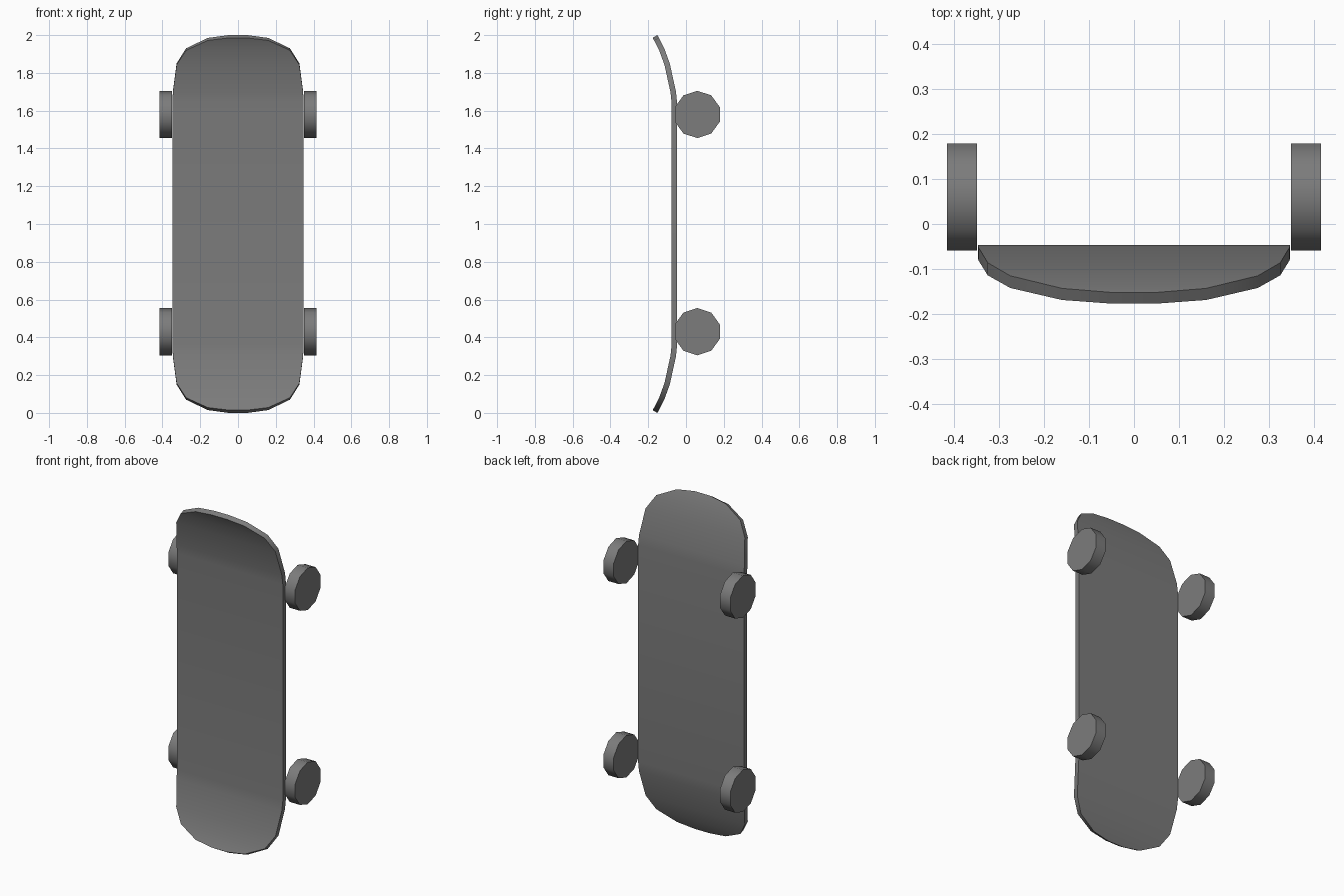
import bpy, bmesh, math
from mathutils import Matrix

if "Cube" in bpy.data.objects:
    bpy.data.objects.remove(bpy.data.objects["Cube"])

ANGLE = math.radians(40)
dark = bpy.data.materials.new("dark_grey")
dark.diffuse_color = (0.2, 0.2, 0.2, 1)
dark.use_nodes = True
dark.node_tree.nodes["Principled BSDF"].inputs["Base Color"].default_value = dark.diffuse_color


def make_object(name, bm):
    mesh = bpy.data.meshes.new(name)
    bm.to_mesh(mesh)
    bm.free()
    mesh.materials.append(dark)
    obj = bpy.data.objects.new(name, mesh)
    bpy.context.collection.objects.link(obj)
    bpy.ops.object.select_all(action='DESELECT')
    obj.select_set(True)
    bpy.context.view_layer.objects.active = obj
    return obj


# Deck: upper-half profile (height above middle, half width, y of wheel side)
half = [(0.64, 0.347, -0.047), (0.70, 0.345, -0.053), (0.85, 0.325, -0.086),
        (0.93, 0.275, -0.115), (0.985, 0.16, -0.143), (1.0, 0.05, -0.152)]
rows = [(-h, w, y) for h, w, y in reversed(half)] + half

bm = bmesh.new()
pairs = [(bm.verts.new((-w, y, 1 + h)), bm.verts.new((w, y, 1 + h))) for h, w, y in rows]
for (l0, r0), (l1, r1) in zip(pairs, pairs[1:]):
    bm.faces.new((l0, l1, r1, r0))
deck = make_object("deck", bm)
solid = deck.modifiers.new("thickness", 'SOLIDIFY')
solid.thickness = 0.029
solid.offset = -1
bpy.ops.object.modifier_apply(modifier=solid.name)
bpy.ops.object.shade_smooth_by_angle(angle=ANGLE)

# Four ten-sided wheels, axle along x, one corner pointing up
axle = Matrix.Rotation(math.pi / 2, 4, 'Z') @ Matrix.Rotation(math.pi / 2, 4, 'X')
for end, z in (("lower", 0.43), ("upper", 1.58)):
    for side, sx in (("left", -1), ("right", 1)):
        bm = bmesh.new()
        bmesh.ops.create_cone(bm, cap_ends=True, segments=10, radius1=0.125,
                              radius2=0.125, depth=0.067, matrix=axle)
        wheel = make_object(f"wheel_{end}_{side}", bm)
        wheel.location = (sx * 0.382, 0.06, z)
        bpy.ops.object.shade_smooth_by_angle(angle=ANGLE)
